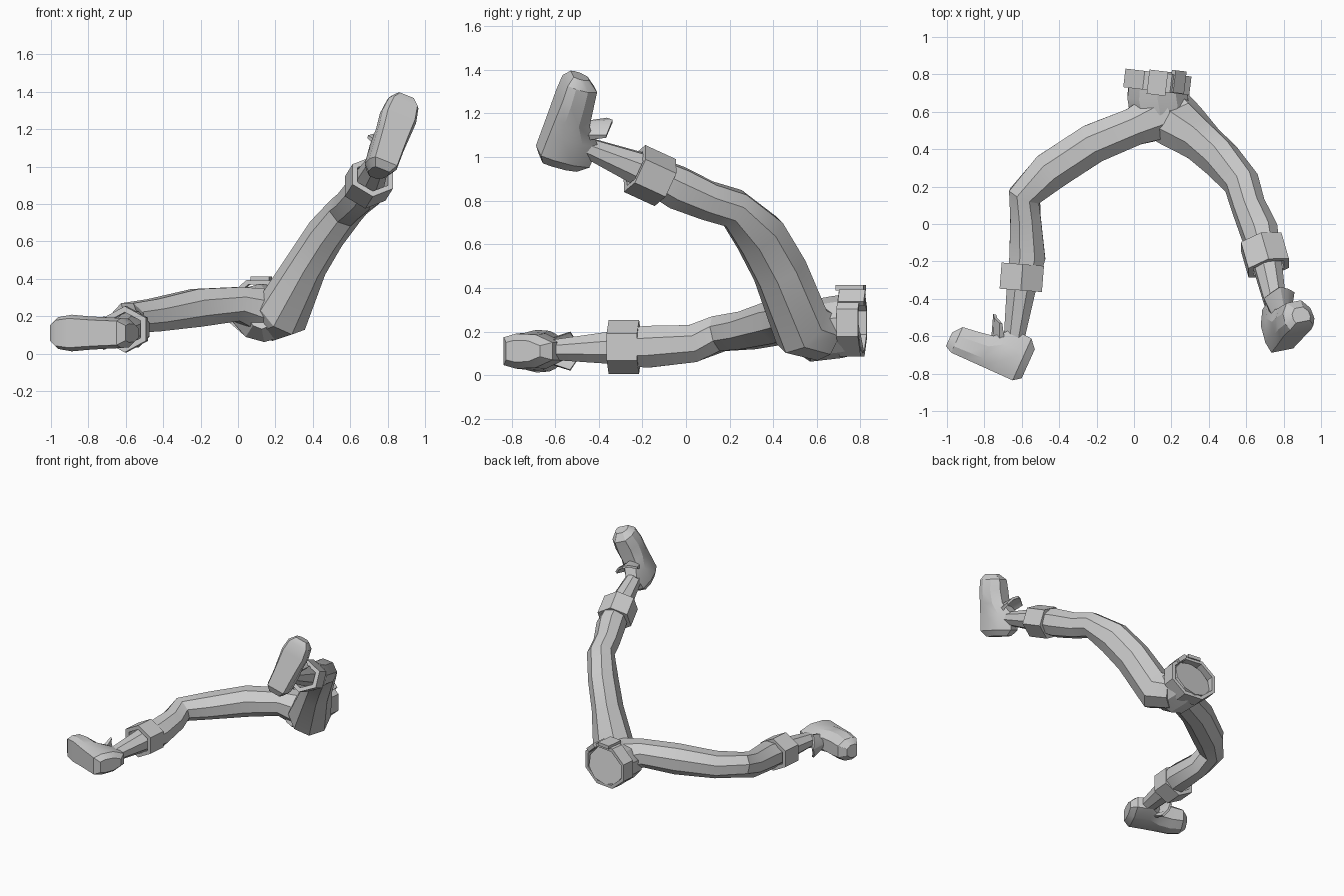
import bpy, bmesh, math
from mathutils import Vector

cube = bpy.data.objects.get("Cube")
if cube:
    bpy.data.objects.remove(cube, do_unlink=True)

grey = bpy.data.materials.new("plain grey")
grey.use_nodes = True
grey.diffuse_color = (0.6, 0.6, 0.6, 1)
grey.node_tree.nodes["Principled BSDF"].inputs["Base Color"].default_value = (0.6, 0.6, 0.6, 1)


def finish(name, bm, angle=28):
    bmesh.ops.recalc_face_normals(bm, faces=bm.faces)
    mesh = bpy.data.meshes.new(name)
    bm.to_mesh(mesh)
    bm.free()
    mesh.materials.append(grey)
    obj = bpy.data.objects.new(name, mesh)
    bpy.context.collection.objects.link(obj)
    bpy.ops.object.select_all(action='DESELECT')
    obj.select_set(True)
    bpy.context.view_layer.objects.active = obj
    bpy.ops.object.shade_smooth_by_angle(angle=math.radians(angle))
    return obj


def skin(bm, rings, closed=False):
    """Join rings of points with quads, capping the ends or closing the loop."""
    loops = [[bm.verts.new(p) for p in ring] for ring in rings]
    n = len(loops[0])
    pairs = list(zip(loops, loops[1:]))
    if closed:
        pairs.append((loops[-1], loops[0]))
    for a, b in pairs:
        for i in range(n):
            j = (i + 1) % n
            bm.faces.new((a[i], a[j], b[j], b[i]))
    if not closed:
        bm.faces.new(loops[0])
        bm.faces.new(loops[-1])


def ring(center, axis, up, ru, rv, sides):
    """Polygon ring around an axis, with a flat side towards up."""
    axis = Vector(axis).normalized()
    u = axis.cross(Vector(up)).normalized()
    v = u.cross(axis)
    k = 1 / math.cos(math.pi / sides) ** 0.5
    turns = [2 * math.pi * (i + 0.5) / sides for i in range(sides)]
    return [Vector(center) + u * ru * k * math.cos(t) + v * rv * k * math.sin(t) for t in turns]


def limb(name, stations, up, sides=8):
    """Tapered body through stations of x, y, z, side radius, up radius."""
    pts = [Vector(s[:3]) for s in stations]
    rings = []
    for i, s in enumerate(stations):
        back = (pts[i] - pts[max(i - 1, 0)]).normalized()
        ahead = (pts[min(i + 1, len(pts) - 1)] - pts[i]).normalized()
        rings.append(ring(pts[i], back + ahead, up, s[3], s[4], sides))
    bm = bmesh.new()
    skin(bm, rings)
    return finish(name, bm)


def band(name, center, axis, up, ru, rv, length, wall, sides):
    """Faceted hollow strap."""
    c, a = Vector(center), Vector(axis).normalized()
    lo, hi = c - a * length / 2, c + a * length / 2
    bm = bmesh.new()
    skin(bm, [ring(lo, a, up, ru, rv, sides), ring(hi, a, up, ru, rv, sides),
              ring(hi, a, up, ru - wall, rv - wall, sides),
              ring(lo, a, up, ru - wall, rv - wall, sides)], closed=True)
    return finish(name, bm, 20)


def box(name, center, size, rot=(0, 0, 0)):
    bm = bmesh.new()
    bmesh.ops.create_cube(bm, size=1)
    bmesh.ops.scale(bm, vec=size, verts=bm.verts)
    obj = finish(name, bm)
    obj.location, obj.rotation_euler = center, rot


# Shoe profile: distance from heel, bottom, top, half width
SHOE = [(-0.03, 0.03, 0.20, 0.05), (0.01, 0, 0.245, 0.08), (0.12, 0, 0.25, 0.085),
        (0.20, 0, 0.175, 0.09), (0.29, 0, 0.16, 0.098), (0.37, 0, 0.15, 0.085),
        (0.41, 0.02, 0.10, 0.05)]
# Shoe cross-section: side share, height share
SECTION = [(-0.8, 0), (0.8, 0), (1, 0.25), (0.95, 0.65), (0.5, 1), (-0.5, 1), (-0.95, 0.65), (-1, 0.25)]


def shoe(side, heel, toe_dir, up_dir):
    heel, l = Vector(heel), Vector(toe_dir).normalized()
    u = Vector(up_dir)
    u = (u - l * u.dot(l)).normalized()
    w = l.cross(u)
    bm = bmesh.new()
    skin(bm, [[heel + l * d + w * s * hw + u * (lo + (hi - lo) * t) for s, t in SECTION]
              for d, lo, hi, hw in SHOE])
    finish(side + "_shoe", bm)
    # Flared tongue curling around the front of the ankle
    bm = bmesh.new()
    rings = []
    for i in range(5):
        s = i / 2 - 1
        pull = 0.05 * s * s
        rings.append([heel + l * (d - pull) + w * s * hw + u * (h - drop * abs(s))
                      for d, h, hw, drop in ((0.20, 0.14, 0.05, 0), (0.25, 0.28, 0.09, 0.03),
                                             (0.235, 0.285, 0.085, 0.03), (0.17, 0.15, 0.045, 0))])
    skin(bm, rings)
    finish(side + "_shoe_tongue", bm)


# Hips
limb("pelvis", [(0.125, 0.79, 0.24, 0.15, 0.135), (0.125, 0.69, 0.22, 0.165, 0.14),
                (0.14, 0.58, 0.205, 0.165, 0.14), (0.13, 0.49, 0.23, 0.08, 0.10)], (0, 0, 1), 10)

# Lowered leg
limb("right_leg", [(0.16, 0.59, 0.22, 0.14, 0.13), (0.0, 0.52, 0.265, 0.105, 0.095),
                   (-0.22, 0.43, 0.245, 0.11, 0.105), (-0.45, 0.28, 0.205, 0.11, 0.09),
                   (-0.585, 0.15, 0.19, 0.09, 0.085), (-0.58, 0.03, 0.145, 0.085, 0.09),
                   (-0.57, -0.18, 0.13, 0.10, 0.10), (-0.605, -0.36, 0.125, 0.08, 0.075),
                   (-0.645, -0.64, 0.115, 0.055, 0.045)], (0, 0, 1))
band("right_shin_band", (-0.60, -0.285, 0.13), (0.08, 1, 0), (0, 0, 1), 0.122, 0.115, 0.14, 0.03, 6)
shoe("right", (-0.64, -0.84, 0.11), (-0.91, 0.41, 0), (0.41, 0.91, 0))

# Raised leg
limb("left_leg", [(0.17, 0.63, 0.19, 0.13, 0.12), (0.24, 0.53, 0.22, 0.145, 0.14),
                  (0.37, 0.43, 0.48, 0.105, 0.125), (0.47, 0.34, 0.64, 0.10, 0.12),
                  (0.575, 0.22, 0.765, 0.095, 0.09), (0.61, 0.10, 0.80, 0.09, 0.09),
                  (0.67, -0.04, 0.86, 0.10, 0.10), (0.71, -0.20, 0.94, 0.08, 0.08),
                  (0.765, -0.47, 1.05, 0.055, 0.045)], (0, 0.7, 0.7))
band("left_shin_band", (0.70, -0.165, 0.915), (0.25, -0.87, 0.4), (0, 0.4, 0.9), 0.12, 0.11, 0.16, 0.03, 6)
shoe("left", (0.79, -0.68, 1.02), (0.29, 0.34, 0.89), (-0.3, 0.9, -0.3))

# Belt with buckle and side pouch
band("belt", (0.125, 0.76, 0.24), (0.12, 1, 0), (0, 0, 1), 0.185, 0.16, 0.10, 0.025, 8)
box("belt_buckle", (0.125, 0.755, 0.40), (0.10, 0.13, 0.025), (0, 0, -0.12))
box("belt_pouch", (0.235, 0.76, 0.355), (0.08, 0.12, 0.03), (0, 0.75, -0.12))
